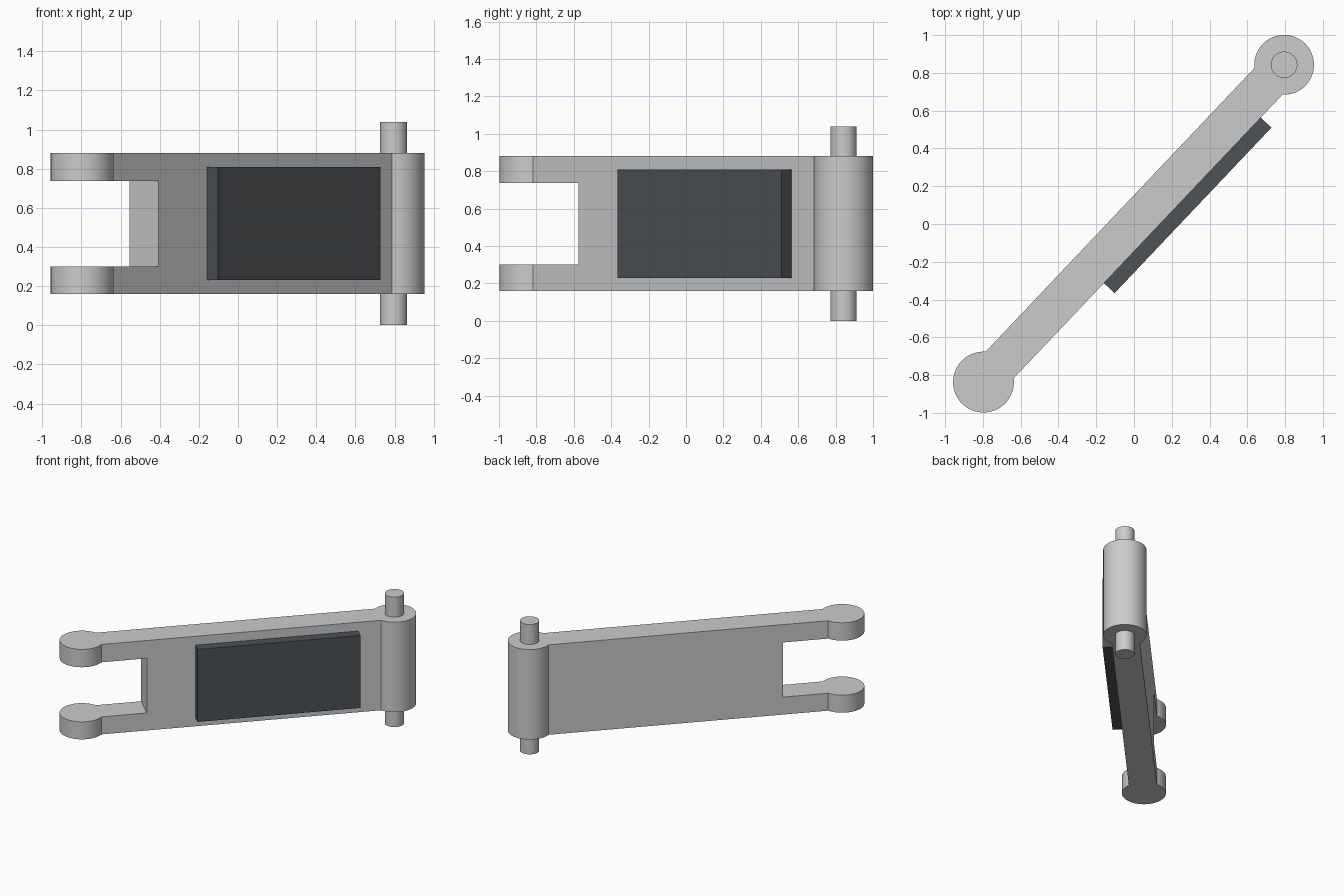
import bpy, bmesh
from math import asin, cos, sin, pi, atan2
from mathutils import Matrix

if "Cube" in bpy.data.objects:
    bpy.data.objects.remove(bpy.data.objects["Cube"])

# Link frame: s runs along the arm, t points out of its front face
HALF_LEN, HALF_W = 1.157, 0.1025
ANGLE = atan2(1.68, 1.592)
PLACE = Matrix.Translation((-0.001, 0.003, 0)) @ Matrix.Rotation(ANGLE, 4, 'Z')


def prism(name, outline, z0, z1):
    """Extrude a counter-clockwise (s, t) outline from z0 to z1."""
    bm = bmesh.new()
    face = bm.faces.new([bm.verts.new((s, t, z0)) for s, t in outline])
    top = bmesh.ops.extrude_face_region(bm, geom=[face])
    verts = [v for v in top['geom'] if isinstance(v, bmesh.types.BMVert)]
    bmesh.ops.translate(bm, verts=verts, vec=(0, 0, z1 - z0))
    bmesh.ops.recalc_face_normals(bm, faces=bm.faces)
    bm.transform(PLACE)
    mesh = bpy.data.meshes.new(name)
    bm.to_mesh(mesh)
    bm.free()
    obj = bpy.data.objects.new(name, mesh)
    bpy.context.collection.objects.link(obj)
    return obj


def arc(cx, r, a0, a1, n):
    return [(cx + r * cos(a0 + (a1 - a0) * i / n), r * sin(a0 + (a1 - a0) * i / n))
            for i in range(n + 1)]


def rect(s0, s1, t0, t1):
    return [(s0, t0), (s1, t0), (s1, t1), (s0, t1)]


def select_only(obj):
    bpy.ops.object.select_all(action='DESELECT')
    obj.select_set(True)
    bpy.context.view_layer.objects.active = obj


# Arm with a round barrel at one end and round knuckles at the other
R_BARREL, R_KNUCKLE = 0.158, 0.161
ab, ak = asin(HALF_W / R_BARREL), asin(HALF_W / R_KNUCKLE)
outline = (arc(HALF_LEN, R_BARREL, ab - pi, pi - ab, 56)
           + arc(-HALF_LEN, R_KNUCKLE, ak, 2 * pi - ak, 56))
arm = prism("link_arm", outline, 0.16, 0.88)

# Slot that splits the knuckle end into a fork
# (local t is mirrored so that the front face is at negative t)
cutter = prism("slot_cutter", rect(-1.6, -0.697, -0.4, 0.4), 0.30, 0.737)
cutter.hide_render = True
mod = arm.modifiers.new("slot", 'BOOLEAN')
mod.operation = 'DIFFERENCE'
mod.solver = 'EXACT'
mod.object = cutter
select_only(arm)
bpy.ops.object.modifier_apply(modifier="slot")
bpy.data.objects.remove(cutter)

# Pin stubs above and below the barrel
pins = [prism(name, arc(HALF_LEN, 0.07, 0, 2 * pi * 39 / 40, 39), z0, z1)
        for name, z0, z1 in (("lower_pin", 0, 0.16), ("upper_pin", 0.88, 1.04))]

# Dark pad on the front face
pad = prism("front_pad", rect(-0.338, 0.869, -0.18, -HALF_W + 0.004), 0.23, 0.81)
dark = bpy.data.materials.new("dark_rubber")
dark.diffuse_color = (0.075, 0.085, 0.092, 1)
dark.use_nodes = True
dark.node_tree.nodes["Principled BSDF"].inputs["Base Color"].default_value = dark.diffuse_color
pad.data.materials.append(dark)

for obj in [arm] + pins:
    select_only(obj)
    bpy.ops.object.shade_smooth_by_angle(angle=pi / 6)
